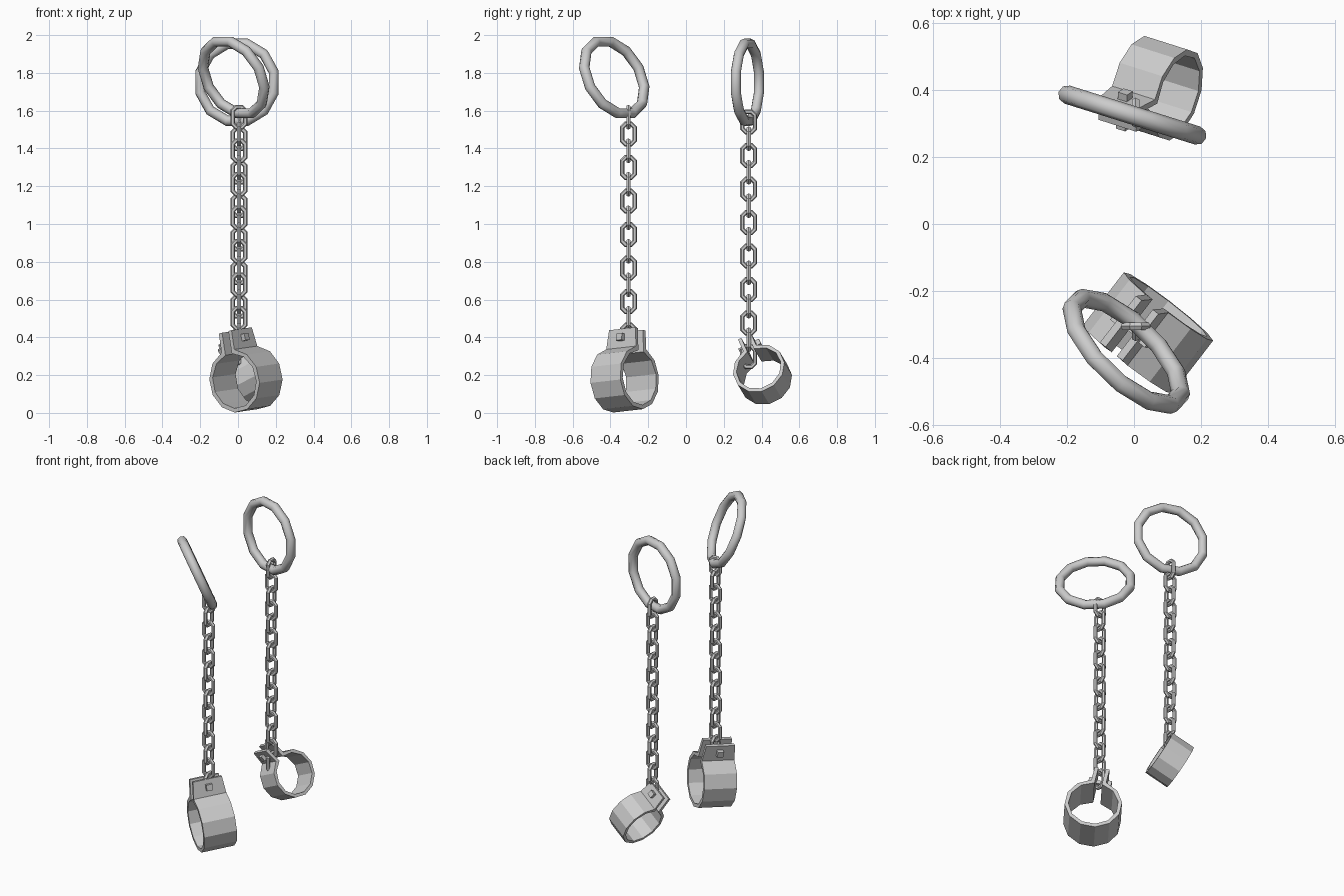
import bpy, bmesh, math
from mathutils import Vector, Matrix

if "Cube" in bpy.data.objects:
    bpy.data.objects.remove(bpy.data.objects["Cube"])


def frame(a, u, origin):
    """Matrix with local y along a, local z towards u, local x across."""
    y = Vector(a).normalized()
    z = Vector(u)
    z = (z - y * z.dot(y)).normalized()
    x = y.cross(z)
    m = Matrix((x, y, z)).transposed().to_4x4()
    m.translation = Vector(origin)
    return m


def add_torus(name, R, r, seg, sides, matrix, stretch=0.0, smooth=False):
    """Ring in local xz plane; stretch pulls the halves apart along z."""
    bm = bmesh.new()
    rings = []
    for i in range(seg):
        p = 2 * math.pi * (i + 0.5) / seg
        ring = []
        for j in range(sides):
            q = 2 * math.pi * j / sides
            d = R + r * math.cos(q)
            z = d * math.sin(p) + math.copysign(stretch, math.sin(p))
            ring.append(bm.verts.new((d * math.cos(p), r * math.sin(q), z)))
        rings.append(ring)
    for i in range(seg):
        A, B = rings[i], rings[(i + 1) % seg]
        for j in range(sides):
            k = (j + 1) % sides
            bm.faces.new((A[j], B[j], B[k], A[k]))
    return finish(name, bm, matrix, smooth)


def finish(name, bm, matrix, smooth=False):
    bmesh.ops.recalc_face_normals(bm, faces=bm.faces[:])
    for f in bm.faces:
        f.smooth = smooth
    me = bpy.data.meshes.new(name)
    bm.to_mesh(me)
    bm.free()
    ob = bpy.data.objects.new(name, me)
    ob.matrix_world = matrix
    bpy.context.collection.objects.link(ob)
    return ob


def add_cuff(name, R, L, th, gap, tab_top, matrix):
    """Split band with two upright tabs, extruded along local y."""
    def outline(rad, half):
        a0 = math.asin(half / rad)
        n = 11
        pts = [(half, tab_top)]
        for i in range(n + 1):
            a = a0 + (2 * math.pi - 2 * a0) * i / n
            pts.append((rad * math.sin(a), rad * math.cos(a)))
        return pts + [(-half, tab_top)]
    outer, inner = outline(R, gap + th), outline(R - th, gap)
    bm = bmesh.new()
    cols = []
    for o, i in zip(outer, inner):
        w = L / 2 * (0.88 if o[1] == tab_top else 1)
        cols.append([bm.verts.new((p[0], s * w, p[1]))
                     for p, s in ((o, -1), (o, 1), (i, 1), (i, -1))])
    for A, B in zip(cols, cols[1:]):
        for j in range(4):
            k = (j + 1) % 4
            bm.faces.new((A[j], B[j], B[k], A[k]))
    bm.faces.new(cols[0])
    bm.faces.new(cols[-1])
    finish(name, bm, matrix)


def add_bolt(name, half, height, head, matrix):
    """Shaft across the tabs with a square head on each end."""
    bm = bmesh.new()
    for x, sx, s in ((0, half * 2, head * 0.6), (half, 0.025, head), (-half, 0.025, head)):
        m = Matrix.Translation((x, 0, height)) @ Matrix.Diagonal((sx, s, s, 1))
        bmesh.ops.create_cube(bm, size=1, matrix=m)
    finish(name, bm, matrix)


def add_chain(name, x, y, top, count, first_wide):
    """Alternating links hanging straight down."""
    for i in range(count):
        turn = 90 if (i % 2 == 0) == first_wide else 0
        m = Matrix.Translation((x, y, top - i * 0.0887)) @ Matrix.Rotation(math.radians(turn), 4, 'Z')
        add_torus(f"{name}_link_{i + 1}", 0.036, 0.0125, 8, 6, m, stretch=0.021)


# large shackle: ring, chain, cuff, bolt
tilt = math.radians(23)
s, c = math.sin(tilt), math.cos(tilt)
add_torus("front_ring", 0.213, 0.028, 12, 8,
          frame((0.7 * c, 0.72 * c, s), (-0.7 * s, -0.72 * s, c), (-0.023, -0.38, 1.776)), smooth=True)
add_chain("front_chain", 0.005, -0.305, 1.565, 14, False)
big = frame((0.61, 0.79, 0.09), (-0.16, 0.12, 0.98), (0.042, -0.325, 0.178))
add_cuff("front_cuff", 0.168, 0.2, 0.022, 0.022, 0.265, big)
add_bolt("front_bolt", 0.055, 0.218, 0.037, big)

# small shackle: ring, chain, cuff, bolt
add_torus("rear_ring", 0.211, 0.028, 12, 8,
          frame((0.3, 0.955, 0), (0, 0, 1), (-0.005, 0.325, 1.75)), smooth=True)
add_chain("rear_chain", 0.005, 0.332, 1.54, 15, True)
small = frame((0.85, -0.27, 0.45), (-0.055, -0.08, 0.17), (0.068, 0.405, 0.203))
add_cuff("rear_cuff", 0.142, 0.15, 0.019, 0.019, 0.222, small)
add_bolt("rear_bolt", 0.048, 0.185, 0.032, small)
